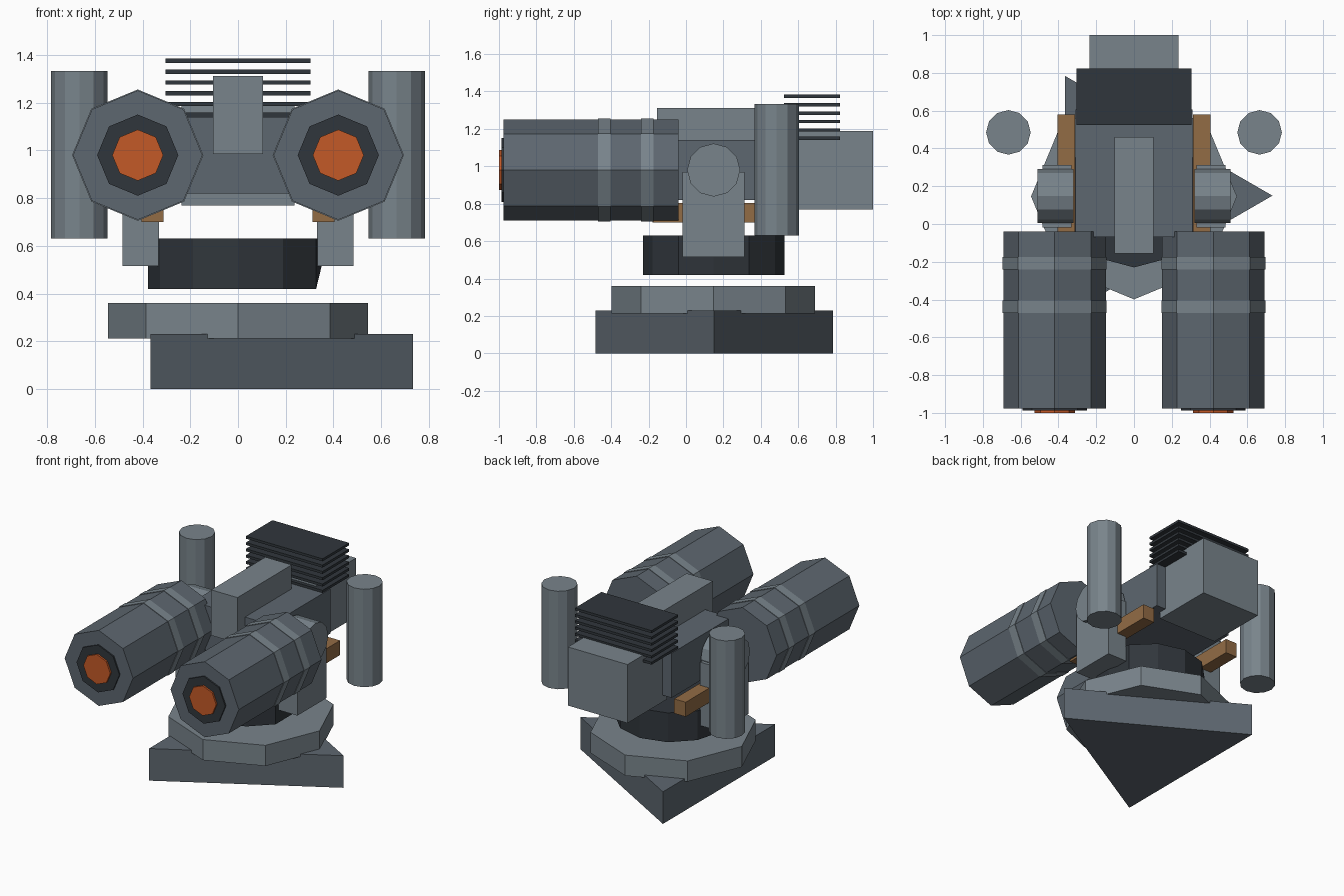
import bpy, bmesh, math
from mathutils import Matrix, Vector

if "Cube" in bpy.data.objects:
    bpy.data.objects.remove(bpy.data.objects["Cube"])


def material(name, rgb):
    m = bpy.data.materials.new(name)
    m.diffuse_color = (*rgb, 1)
    m.use_nodes = True
    m.node_tree.nodes["Principled BSDF"].inputs["Base Color"].default_value = m.diffuse_color
    return m


STEEL = material("steel", (0.11, 0.135, 0.16))
LIGHT = material("light_steel", (0.19, 0.23, 0.26))
DARK = material("dark_metal", (0.03, 0.037, 0.045))
ORANGE = material("hot_orange", (0.55, 0.10, 0.02))
BRASS = material("brass", (0.29, 0.15, 0.06))


def finish(name, bm, mat):
    bmesh.ops.recalc_face_normals(bm, faces=bm.faces)
    me = bpy.data.meshes.new(name)
    bm.to_mesh(me)
    bm.free()
    me.materials.append(mat)
    ob = bpy.data.objects.new(name, me)
    bpy.context.collection.objects.link(ob)
    return ob


def box(name, x, y, z, mat):
    """Box from (min, max) pairs."""
    bm = bmesh.new()
    bmesh.ops.create_cube(bm, size=1)
    for v in bm.verts:
        v.co = [(a + b) / 2 + c * (b - a) for (a, b), c in zip((x, y, z), v.co)]
    return finish(name, bm, mat)


def prism(name, axis, centre, lo, hi, r, sides, mat, r_hi=None):
    """Regular prism along an axis; centre gives the two other coordinates."""
    bm = bmesh.new()
    rings = []
    for t, rad in ((lo, r), (hi, r if r_hi is None else r_hi)):
        ring = []
        for i in range(sides):
            a = 2 * math.pi * i / sides
            co = [centre[0] + rad * math.cos(a), centre[1] + rad * math.sin(a)]
            co.insert("xyz".index(axis), t)
            ring.append(bm.verts.new(co))
        rings.append(ring)
    for ring in rings:
        bm.faces.new(ring)
    for i in range(sides):
        j = (i + 1) % sides
        bm.faces.new((rings[0][i], rings[0][j], rings[1][j], rings[1][i]))
    return finish(name, bm, mat)


# Pedestal: triangular foot, octagonal turntable, dark collar
prism("base_foot", "z", (0, 0.15), 0, 0.23, 0.733, 3, STEEL)
prism("turntable", "z", (0, 0.146), 0.212, 0.36, 0.545, 8, LIGHT)
collar = prism("collar", "z", (0, 0.148), 0.42, 0.63, 0.378, 12, DARK)
collar.data.vertices[0].co.x = 0.327  # clipped lower corner

# Central housing, spine and rear block
box("housing", (-0.31, 0.31), (-0.07, 0.605), (0.82, 1.14), STEEL)
box("spine", (-0.104, 0.104), (-0.155, 0.46), (0.985, 1.312), LIGHT)
box("rear_block", (-0.236, 0.236), (0.55, 1.0), (0.77, 1.19), LIGHT)

# Cooling fins
for i in range(6):
    z = 1.149 + 0.0452 * i
    box(f"cooling_fin_{i}", (-0.304, 0.304), (0.524, 0.824), (z - 0.009, z + 0.009), DARK)

# Paired parts
for side, s in (("left", -1), ("right", 1)):
    def span(a, b):
        return tuple(sorted((s * a, s * b)))

    # Barrel with bands and glowing muzzle
    c = (s * 0.42, 0.98)
    prism(f"barrel_{side}", "y", c, -0.977, -0.04, 0.271, 8, STEEL)
    for n, (y0, y1) in enumerate(((-0.47, -0.405), (-0.24, -0.175))):
        prism(f"barrel_band_{side}_{n}", "y", c, y0, y1, 0.275, 8, LIGHT)
    prism(f"muzzle_ring_{side}", "y", c, -0.987, -0.95, 0.17, 8, DARK)
    prism(f"muzzle_core_{side}", "y", c, -1.0, -0.96, 0.107, 8, ORANGE)

    # Yoke arm, trunnion and rail
    box(f"yoke_arm_{side}", span(0.33, 0.484), (-0.018, 0.312), (0.515, 0.97), LIGHT)
    prism(f"trunnion_{side}", "x", (0.148, 0.98), *span(0.32, 0.512), 0.142, 12, LIGHT)
    box(f"rail_{side}", span(0.312, 0.404), (-0.18, 0.58), (0.70, 0.804), BRASS)

    # Upright side canister
    prism(f"canister_{side}", "z", (s * 0.665, 0.485), 0.63, 1.332, 0.118, 12, LIGHT)
